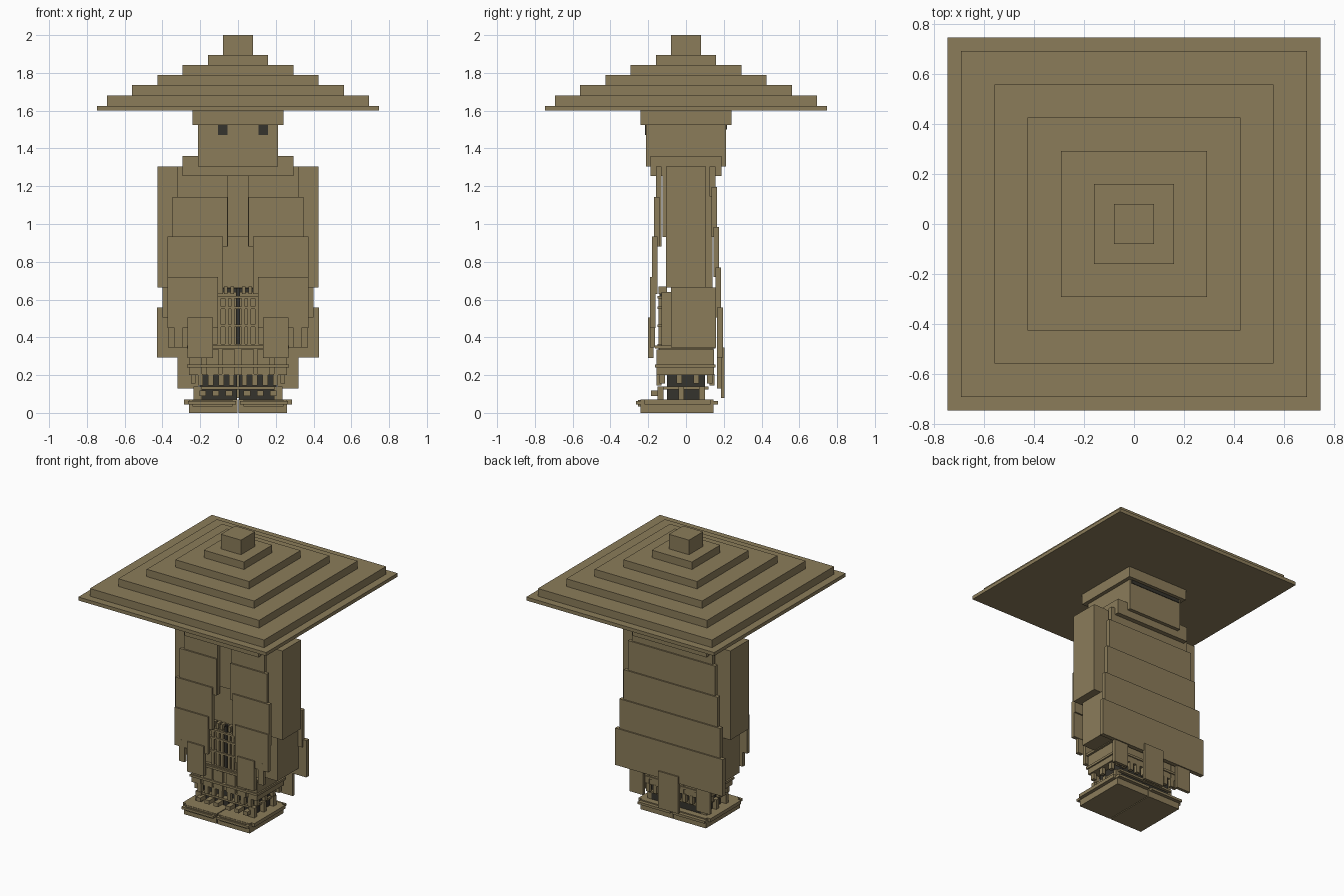
import bpy
import bmesh

cube = bpy.data.objects.get("Cube")
if cube:
    bpy.data.objects.remove(cube, do_unlink=True)


def material(name, colour):
    mat = bpy.data.materials.new(name)
    mat.use_nodes = True
    mat.diffuse_color = colour
    mat.node_tree.nodes["Principled BSDF"].inputs["Base Color"].default_value = colour
    return mat


straw = material("straw tan", (0.258, 0.202, 0.102, 1))
shadow = material("charcoal", (0.036, 0.033, 0.026, 1))


def blocks(name, boxes, mat=straw, mirror=False):
    """One object made of boxes, each given as x, y and z ranges."""
    bm = bmesh.new()
    for xs, ys, zs in boxes:
        for side in ((1, -1) if mirror else (1,)):
            verts = bmesh.ops.create_cube(bm, size=1)["verts"]
            for v in verts:
                for axis, (low, high) in enumerate((xs, ys, zs)):
                    v.co[axis] = high if v.co[axis] > 0 else low
                v.co.x *= side
    bmesh.ops.recalc_face_normals(bm, faces=bm.faces)
    mesh = bpy.data.meshes.new(name)
    bm.to_mesh(mesh)
    bm.free()
    mesh.materials.append(mat)
    obj = bpy.data.objects.new(name, mesh)
    bpy.context.scene.collection.objects.link(obj)
    return obj


def both(half):
    return (-half, half)


# Stepped square hat
half_widths = [0.747, 0.693, 0.56, 0.427, 0.293, 0.16, 0.08]
levels = [1.6, 1.625, 1.68, 1.735, 1.788, 1.841, 1.895, 2.0]
for i, half in enumerate(half_widths):
    blocks(f"hat_tier_{i + 1}", [(both(half), both(half), (levels[i], levels[i + 1]))])

# Head, hat band, collar and eyes
blocks("hat_band", [(both(0.24), both(0.24), (1.525, 1.6))])
blocks("head", [(both(0.213), both(0.213), (1.305, 1.525))])
blocks("collar", [(both(0.293), both(0.188), (1.255, 1.36))])
for name, start in (("right_eye", -0.106), ("left_eye", 0.108)):
    blocks(name, [((start, start + 0.05), (-0.218, -0.21), (1.47, 1.524))], shadow)
blocks("nape_stripe", [(both(0.2), (0.21, 0.217), (1.5, 1.524))], shadow)

# Torso, upper sleeves and forearms
blocks("torso", [(both(0.32), both(0.105), (0.665, 1.3))])
blocks("sleeves", [((0.32, 0.427), both(0.105), (0.665, 1.305))], mirror=True)
blocks("forearms", [((0.25, 0.37), (-0.08, 0.16), (0.345, 0.665))], mirror=True)

# Overlapping cape slats down the back
for i in range(5):
    half = 0.32 + 0.027 * i
    top = min(1.305, 1.41 - 0.213 * i)
    outer = 0.155 + 0.01 * i
    blocks(f"back_slat_{i + 1}",
           [(both(half), (outer - 0.03, outer), (1.145 - 0.213 * i, top))])
blocks("back_spacer", [(both(0.3), (0.1, 0.14), (0.345, 1.29))])
blocks("tail_flap", [(both(0.08), (0.185, 0.205), (0.08, 0.345))])
blocks("side_tails", [((0.21, 0.32), (0.165, 0.187), (0.13, 0.345))], mirror=True)

# Overlapping coat panels on the front, stepping outward as they go down
panels = [
    (0.053, 0.32, 0.88, 1.305),
    (0.055, 0.347, 0.88, 1.142),
    (0.08, 0.373, 0.63, 0.933),
    (0.107, 0.373, 0.45, 0.72),
    (0.133, 0.267, 0.29, 0.505),
]
for i, (inner, edge, bottom, top) in enumerate(panels):
    front = -0.158 - 0.0105 * i
    blocks(f"coat_panel_{i + 1}",
           [((inner, edge), (front, front + 0.027), (bottom, top))], mirror=True)
blocks("coat_tassels", [((0.293, 0.335), (-0.19, -0.165), (0.345, 0.5))], mirror=True)
blocks("shirt_front", [(both(0.3), (-0.125, -0.1), (0.93, 1.26))])

# Ribbed robe beneath the coat
blocks("inner_robe", [(both(0.25), (-0.13, 0.14), (0.2, 0.64))])
blocks("robe_spine", [(both(0.01), (-0.139, -0.13), (0.2, 0.66))], shadow)
ribs = [(both(0.22), (-0.15, -0.125), (z, z + 0.014))
        for z in (0.605, 0.55, 0.455, 0.35)]
blocks("robe_ribs", ribs)
posts = [((x, x + 0.018), (-0.145, -0.12), (0.2, 0.62)) for x in (0.018, 0.05, 0.09)]
blocks("robe_strips", posts, mirror=True)
teeth = [((x, x + 0.02), (-0.145, -0.1), (0.63, 0.67)) for x in (0.02, 0.055, 0.09)]
blocks("waist_teeth", teeth, mirror=True)
blocks("waist_gap", [(both(0.105), (-0.12, -0.1), (0.63, 0.66))], shadow)

# Hem with trim bands and hanging tabs
blocks("hem", [(both(0.245), (-0.14, 0.145), (0.2, 0.345))])
blocks("hem_trim", [(both(0.27), (-0.163, 0.155), (z, z + 0.016))
                    for z in (0.24, 0.34)])
hem_slats = [((x, x + 0.07), (-0.155, 0.148), (0.2, 0.335)) for x in (0.015, 0.1, 0.19)]
blocks("hem_slats", hem_slats, mirror=True)
tabs = [((x, x + 0.028), (y, y + 0.025), (0.145, 0.205))
        for x in (0.02, 0.075, 0.13, 0.185) for y in (-0.155, 0.125)]
tabs += [((0.225, 0.25), (y, y + 0.03), (0.155, 0.21)) for y in (-0.14, -0.05, 0.04, 0.11)]
blocks("hem_tabs", tabs, mirror=True)

# Dark legs and ankle trim
blocks("legs", [((0.006, 0.205), both(0.1), (0.07, 0.2))], shadow, mirror=True)
blocks("ankle_band", [(both(0.22), (-0.14, 0.12), (0.125, 0.14))])
studs = [((x, x + 0.035), (-0.185, -0.12), (0.09, 0.118)) for x in (0.03, 0.1, 0.17)]
blocks("ankle_studs", studs, mirror=True)
blocks("ankle_posts", [((0.19, 0.235), (y, y + 0.03), (0.07, 0.14))
                       for y in (-0.15, -0.04, 0.07)], mirror=True)

# Paired sandals with a raised rim
blocks("sandal_soles", [((0.003, 0.26), (-0.24, 0.145), (0.0, 0.07))], mirror=True)
blocks("sandal_rims", [((0.01, 0.265), (-0.265, 0.17), (0.045, 0.062)),
                       ((0.255, 0.285), (-0.22, 0.13), (0.045, 0.07)),
                       ((0.03, 0.24), (-0.255, -0.235), (0.035, 0.068))], mirror=True)
